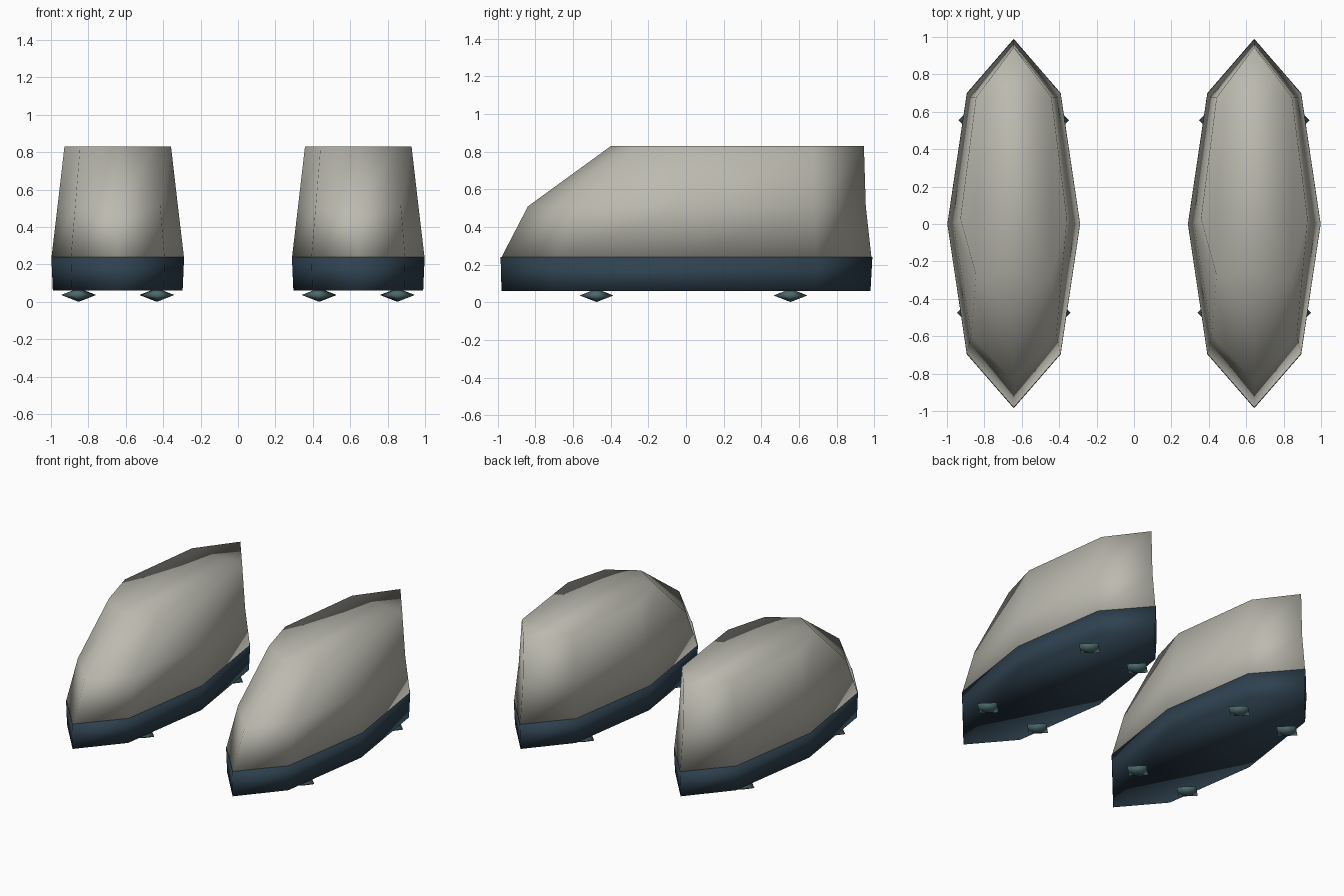
import bpy, bmesh, math

cube = bpy.data.objects.get("Cube")
if cube:
    bpy.data.objects.remove(cube, do_unlink=True)


def material(name, rgb):
    mat = bpy.data.materials.new(name)
    mat.use_nodes = True
    color = (*rgb, 1.0)
    mat.diffuse_color = color
    mat.node_tree.nodes["Principled BSDF"].inputs["Base Color"].default_value = color
    return mat


SHELL = material("warm_grey", (0.50, 0.49, 0.43))
SOLE = material("dark_navy", (0.028, 0.054, 0.080))
PAD = material("slate_teal", (0.07, 0.14, 0.15))


def finish(bm, name, mat):
    """Turn a bmesh into a smooth shaded object of one colour."""
    bmesh.ops.recalc_face_normals(bm, faces=bm.faces)
    for face in bm.faces:
        face.smooth = True
    mesh = bpy.data.meshes.new(name)
    bm.to_mesh(mesh)
    bm.free()
    mesh.materials.append(mat)
    obj = bpy.data.objects.new(name, mesh)
    bpy.context.collection.objects.link(obj)
    return obj


def octagon_loft(name, rings, mat, x):
    """Loft eight-sided rings given as (z, half width, middle y, front reach, back reach)."""
    bm = bmesh.new()
    loops = []
    for z, width, mid, front, back in rings:
        loop = []
        for i in range(8):
            a = i * math.tau / 8
            s = math.sin(a)
            y = mid + s * (back if s > 0 else front)
            loop.append(bm.verts.new((x + width * math.cos(a), y, z)))
        loops.append(loop)
    for low, high in zip(loops, loops[1:]):
        for i in range(8):
            j = (i + 1) % 8
            bm.faces.new((low[i], low[j], high[j], high[i]))
    bm.faces.new(loops[0][::-1])
    bm.faces.new(loops[-1])
    return finish(bm, name, mat)


def pad(name, x, y):
    """Flattened eight-faced foot under the sole."""
    bm = bmesh.new()
    bmesh.ops.create_uvsphere(bm, u_segments=4, v_segments=2, radius=1)
    bmesh.ops.scale(bm, vec=(0.09, 0.09, 0.035), verts=bm.verts)
    bmesh.ops.translate(bm, vec=(x, y, 0.037), verts=bm.verts)
    return finish(bm, name, PAD)


sole_rings = [(0.06, 0.347, 0, 0.98, 0.98), (0.24, 0.355, 0, 0.985, 0.99)]
shell_rings = [
    (0.24, 0.354, 0, 0.98, 0.985),
    (0.51, 0.322, 0, 0.84, 0.955),
    (0.83, 0.285, 0.03, 0.43, 0.915),
]

# A matching pair, right and left
for side, sign in (("right", -1), ("left", 1)):
    cx = sign * 0.643
    octagon_loft(side + "_sole", sole_rings, SOLE, cx)
    octagon_loft(side + "_shell", shell_rings, SHELL, cx)
    for end, y, spread in (("front", -0.475, 0.213), ("back", 0.555, 0.205)):
        for edge, k in (("inner", -sign), ("outer", sign)):
            pad(f"{side}_{end}_{edge}_pad", cx + k * spread, y)
